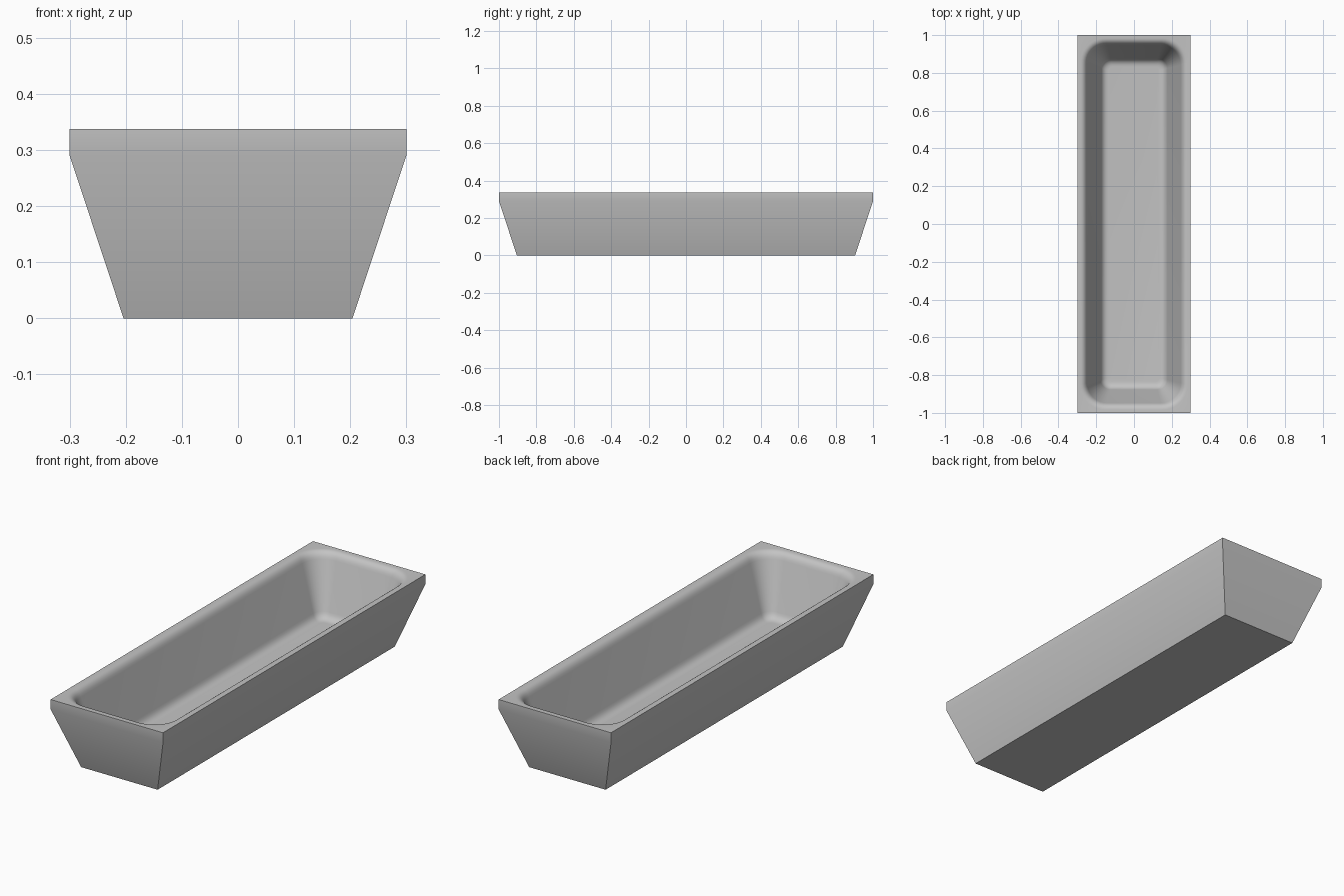
import bpy, bmesh, math
from mathutils import Vector

cube = bpy.data.objects.get("Cube")
if cube:
    bpy.data.objects.remove(cube, do_unlink=True)

HALF_X, HALF_Y, TOP, LIP, FLOOR = 0.3, 1.0, 0.337, 0.29, 0.055
TAPER = 0.096
ARC = 10      # segments per rounded corner
ROUND = 6     # segments per rolled edge
CORNERS = [(1, 1), (-1, 1), (-1, -1), (1, -1)]

bm = bmesh.new()


def square_ring(inset, z):
    return [bm.verts.new((sx * (HALF_X - inset), sy * (HALF_Y - inset), z)) for sx, sy in CORNERS]


def rounded_ring(inset, z):
    """Rounded rectangle whose corners tighten toward the floor."""
    r = 0.145 - 0.75 * inset
    ring = []
    for k, (sx, sy) in enumerate(CORNERS):
        cx, cy = sx * (HALF_X - inset - r), sy * (HALF_Y - inset - r)
        for i in range(ARC + 1):
            a = (k + i / ARC) * math.pi / 2
            ring.append(bm.verts.new((cx + r * math.cos(a), cy + r * math.sin(a), z)))
    return ring


def bridge(a, b):
    n = len(a)
    for i in range(n):
        j = (i + 1) % n
        bm.faces.new((a[i], a[j], b[j], b[i]))


def bend(p0, p1, p2):
    """Quadratic curve rounding the corner p1."""
    steps = [i / ROUND for i in range(ROUND + 1)]
    return [p0 * (1 - t) ** 2 + p1 * 2 * t * (1 - t) + p2 * t * t for t in steps]


# Outer shell: flat base, tapered walls, upright lip
base = square_ring(TAPER, 0)
lip = square_ring(0, LIP)
rim = square_ring(0, TOP)
bm.faces.new(base[::-1])
bridge(base, lip)
bridge(lip, rim)

# Basin: rolled rim, sloping wall, filleted floor
edge, foot = Vector((0.042, TOP)), Vector((0.134, FLOOR))
wall = (foot - edge).normalized()
across = Vector((1, 0))
profile = bend(edge - across * 0.026, edge, edge + wall * 0.035)
profile += bend(foot - wall * 0.035, foot, foot + across * 0.033)
rings = [rounded_ring(p.x, p.y) for p in profile]
for a, b in zip(rings, rings[1:]):
    bridge(a, b)
bm.faces.new(rings[-1])

# Flat rim between square outline and rounded opening
hole = rings[0]
for k in range(4):
    first = k * (ARC + 1)
    for i in range(first, first + ARC):
        bm.faces.new((rim[k], hole[i + 1], hole[i]))
    last = first + ARC
    bm.faces.new((rim[k], rim[(k + 1) % 4], hole[(last + 1) % len(hole)], hole[last]))

bmesh.ops.recalc_face_normals(bm, faces=bm.faces)
mesh = bpy.data.meshes.new("trough")
bm.to_mesh(mesh)
bm.free()
trough = bpy.data.objects.new("trough", mesh)
bpy.context.collection.objects.link(trough)

# Plain grey finish
grey = bpy.data.materials.new("plain grey")
grey.use_nodes = True
colour = (0.55, 0.55, 0.55, 1)
grey.diffuse_color = colour
grey.node_tree.nodes["Principled BSDF"].inputs["Base Color"].default_value = colour
mesh.materials.append(grey)

bpy.ops.object.select_all(action="DESELECT")
trough.select_set(True)
bpy.context.view_layer.objects.active = trough
bpy.ops.object.shade_smooth_by_angle(angle=math.radians(35))
